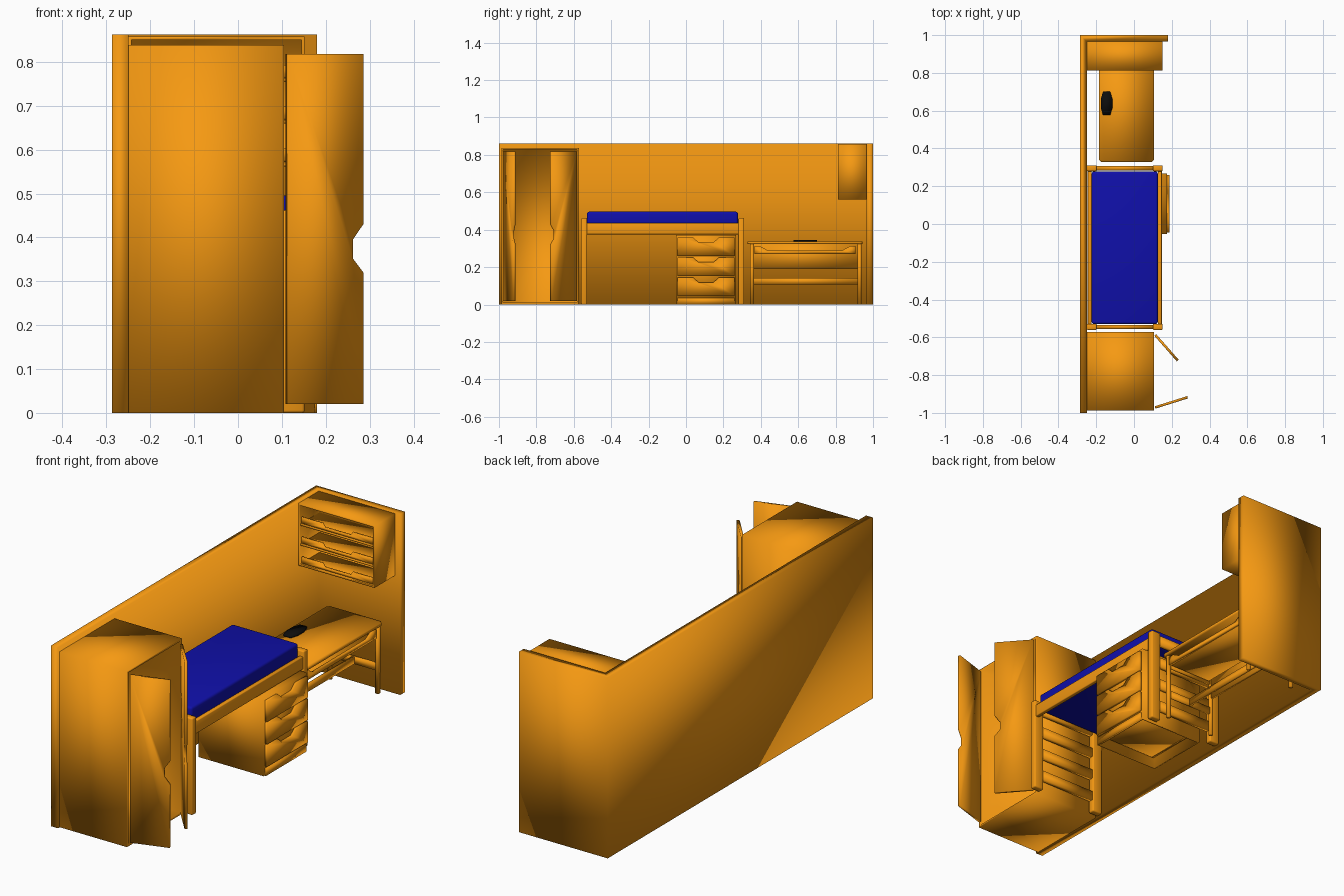
import bpy, bmesh
from mathutils import Vector

if "Cube" in bpy.data.objects:
    bpy.data.objects.remove(bpy.data.objects["Cube"])


def material(name, rgb):
    m = bpy.data.materials.new(name)
    m.diffuse_color = (*rgb, 1)
    m.use_nodes = True
    m.node_tree.nodes["Principled BSDF"].inputs["Base Color"].default_value = m.diffuse_color
    return m


WOOD = material("wood", (0.92, 0.32, 0.006))
BLUE = material("blue_fabric", (0.005, 0.005, 0.40))
BLACK = material("black_plastic", (0.004, 0.004, 0.004))


def finish(name, bm, mat, bevel=0.0, segs=2):
    """Soft shading across every edge, as on the whole model."""
    bmesh.ops.recalc_face_normals(bm, faces=bm.faces)
    if bevel:
        bmesh.ops.bevel(bm, geom=bm.edges[:], offset=bevel, segments=segs,
                        profile=0.5, affect='EDGES')
    for f in bm.faces:
        f.smooth = True
    me = bpy.data.meshes.new(name)
    bm.to_mesh(me)
    bm.free()
    me.materials.append(mat)
    ob = bpy.data.objects.new(name, me)
    bpy.context.collection.objects.link(ob)
    return ob


def cube_mesh(x, y, z):
    bm = bmesh.new()
    bmesh.ops.create_cube(bm, size=1)
    for v in bm.verts:
        for i, (lo, hi) in enumerate((x, y, z)):
            v.co[i] = lo if v.co[i] < 0 else hi
    bm.normal_update()
    return bm


def box(name, x, y, z, mat=WOOD, bevel=0.0, segs=2):
    return finish(name, cube_mesh(x, y, z), mat, bevel, segs)


def panel(name, pts, origin, u, thick, mat=WOOD, v=(0, 0, 1)):
    """Flat outline in the u-v plane, extruded along u x v."""
    u, v, o = Vector(u).normalized(), Vector(v), Vector(origin)
    bm = bmesh.new()
    f = bm.faces.new([bm.verts.new(o + u * a + v * b) for a, b in pts])
    r = bmesh.ops.extrude_face_region(bm, geom=[f])
    bmesh.ops.translate(bm, vec=u.cross(v) * thick,
                        verts=[e for e in r["geom"] if isinstance(e, bmesh.types.BMVert)])
    return finish(name, bm, mat)


def grip_front(w, h, a, b, slope, depth):
    """Rectangle with a sloped finger notch in its top edge."""
    return [(0, 0), (w, 0), (w, h), (b, h), (b - slope, h - depth),
            (a + slope, h - depth), (a, h), (0, h)]


def carcass(name, x, y, z, t, opening, depth):
    """Cabinet hollowed out from the side that faces `opening`."""
    bm = cube_mesh(x, y, z)
    d = Vector(opening)
    f = max(bm.faces, key=lambda g: g.normal.dot(d))
    bmesh.ops.inset_region(bm, faces=[f], thickness=t)
    r = bmesh.ops.extrude_discrete_faces(bm, faces=[f])
    bmesh.ops.translate(bm, vec=-d * depth, verts=r["faces"][0].verts[:])
    return finish(name, bm, WOOD)


# room walls: one L-shaped plan
walls = [(-0.287, -1), (-0.25, -1), (-0.25, 0.966), (0.18, 0.966), (0.18, 1), (-0.287, 1)]
panel("room_walls", walls, (0, 0, 0), (1, 0, 0), 0.862, v=(0, 1, 0))

# wardrobe and its two open doors
carcass("wardrobe", (-0.25, 0.105), (-0.987, -0.573), (0, 0.838), 0.014, (1, 0, 0), 0.341)
door = [(0, 0.02), (0.18, 0.02), (0.18, 0.32), (0.155, 0.352),
        (0.155, 0.395), (0.18, 0.43), (0.18, 0.818), (0, 0.818)]
panel("wardrobe_door_left", door, (0.11, -0.965, 0), (0.175, 0.055, 0), 0.013)
panel("wardrobe_door_right", door, (0.108, -0.592, 0), (0.116, -0.132, 0), -0.013)

# bed: posts, end slats, side rails, mattress
for i, yc in enumerate((-0.545, 0.295)):
    for j, xc in enumerate((-0.224, 0.126)):
        box(f"bed_post_{i}{j}", (xc - 0.026, xc + 0.026), (yc - 0.016, yc + 0.016),
            (0, 0.462), bevel=0.006)
    for k in range(4):
        z = 0.06 + 0.115 * k
        box(f"bed_end_slat_{i}{k}", (-0.2, 0.1), (yc - 0.011, yc + 0.011), (z, z + 0.045))
for j, x in enumerate((-0.245, 0.127)):
    box(f"bed_side_rail_{j}", (x, x + 0.02), (-0.535, 0.285), (0.375, 0.436), bevel=0.004)
box("mattress", (-0.224, 0.126), (-0.53, 0.278), (0.41, 0.496), BLUE, 0.012, 3)

# drawer unit under the bed
carcass("drawer_unit", (-0.17, 0.174), (-0.054, 0.268), (0, 0.372), 0.012, (0, 0, -1), 0.36)
box("drawer_unit_plinth", (0.168, 0.18), (-0.046, 0.26), (0, 0.036))
for k in range(3):
    z = 0.046 + 0.107 * k
    panel(f"drawer_front_{k}", grip_front(0.306, 0.099, 0.083, 0.223, 0.03, 0.026),
          (0.17, -0.046, z), (0, 1, 0), 0.017)
    box(f"drawer_bottom_{k}", (-0.15, 0.163), (-0.04, 0.254), (z, z + 0.008))
    box(f"drawer_back_{k}", (-0.15, -0.14), (-0.04, 0.254), (z, z + 0.07))

# desk: top with clipped corners, legs, rails, sliding tray
c, w, d = 0.012, 0.29, 0.615
top = [(c, 0), (w - c, 0), (w, c), (w, d - c), (w - c, d), (c, d), (0, d - c), (0, c)]
panel("desk_top", top, (-0.185, 0.328, 0.324), (1, 0, 0), 0.014, v=(0, 1, 0))
for i, yc in enumerate((0.353, 0.928)):
    for j, xc in enumerate((-0.165, 0.088)):
        bm = bmesh.new()
        bmesh.ops.create_cone(bm, segments=12, cap_ends=True, radius1=0.011,
                              radius2=0.011, depth=0.326)
        bmesh.ops.translate(bm, vec=(xc, yc, 0.163), verts=bm.verts)
        finish(f"desk_leg_{i}{j}", bm, WOOD)
    box(f"desk_side_rail_{i}", (-0.165, 0.088), (yc - 0.006, yc + 0.006), (0.108, 0.142))
    box(f"desk_apron_side_{i}", (-0.165, 0.088), (yc - 0.006, yc + 0.006), (0.265, 0.326))
box("desk_foot_rail", (-0.044, -0.032), (0.353, 0.928), (0.108, 0.142))
box("desk_back_panel", (-0.171, -0.159), (0.353, 0.928), (0.19, 0.326))
panel("desk_tray_front", grip_front(0.54, 0.042, 0.03, 0.51, 0.04, 0.022),
      (0.085, 0.366, 0.27), (0, 1, 0), 0.012)
box("desk_tray_bottom", (-0.14, 0.085), (0.37, 0.902), (0.27, 0.279))

# flat black device on the desk
panel("desk_device", [(0.012, 0), (0.05, 0), (0.062, 0.04), (0.062, 0.085), (0.05, 0.125),
                      (0.012, 0.125), (0, 0.085), (0, 0.04)],
      (-0.176, 0.576, 0.338), (1, 0, 0), 0.008, BLACK, v=(0, 1, 0))

# wall shelf with three notched trays, open toward the room
carcass("wall_shelf", (-0.25, 0.152), (0.812, 0.966), (0.562, 0.858), 0.011, (0, -1, 0), 0.143)
for k in range(3):
    z = 0.573 + 0.095 * k
    box(f"shelf_board_{k}", (-0.239, 0.141), (0.814, 0.955), (z - 0.009, z))
    panel(f"shelf_lip_{k}", grip_front(0.378, 0.03, 0.11, 0.27, 0.012, 0.016),
          (-0.238, 0.826, z), (1, 0, 0), 0.008)
